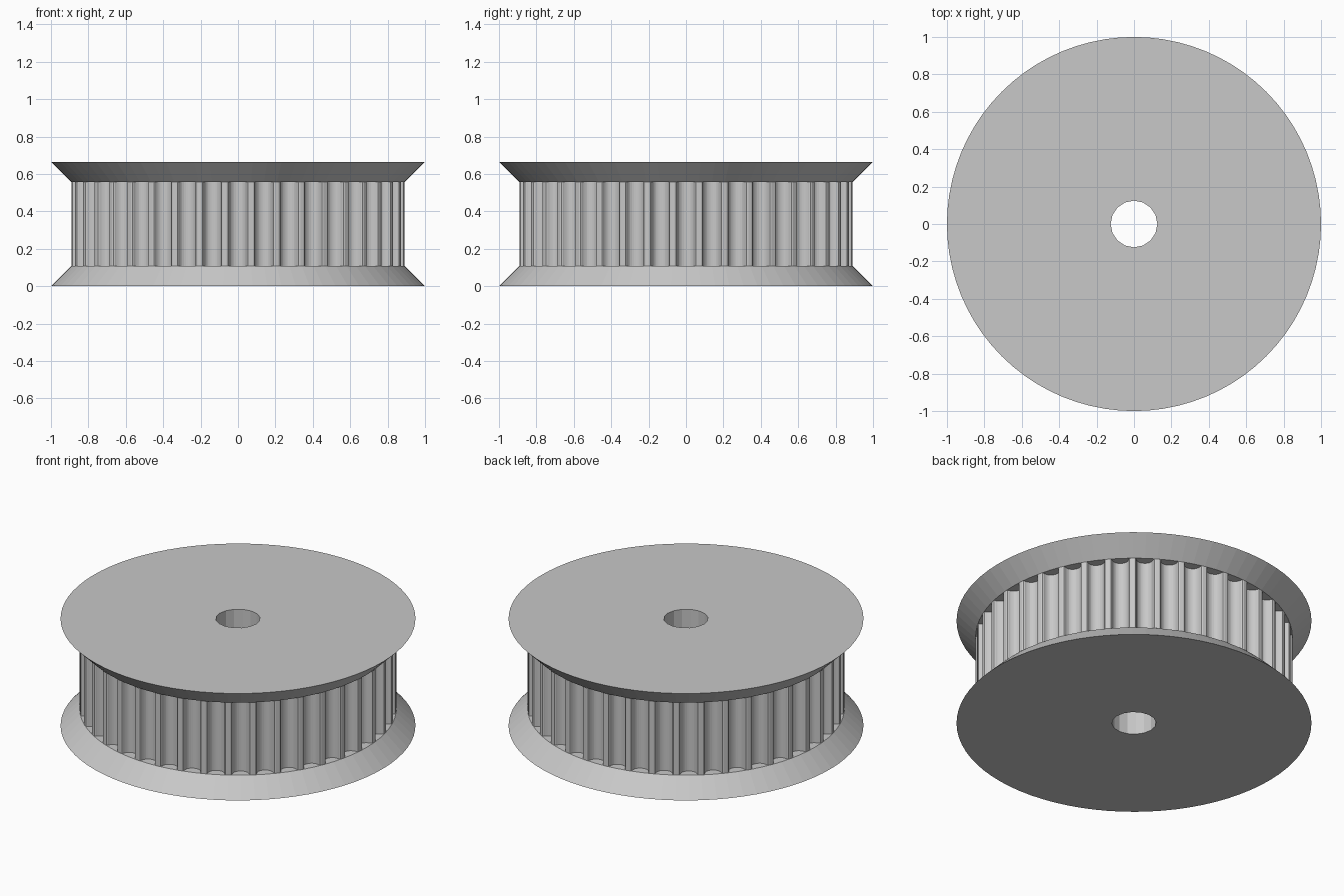
import bpy
import bmesh
from math import cos, sin, pi, sqrt

cube = bpy.data.objects.get("Cube")
if cube:
    bpy.data.objects.remove(cube, do_unlink=True)

HEIGHT = 0.665
LIP = 0.107            # flange height and overhang
RIM = 1.0
CORE_R = RIM - LIP
BORE_R = 0.125
TEETH = 40
SEGMENTS = 80
BORE_SIDES = 16
MM = 0.0715            # scale of the groove profile

grey = bpy.data.materials.new("light_grey")
grey.use_nodes = True
colour = (0.58, 0.58, 0.58, 1)
grey.diffuse_color = colour
grey.node_tree.nodes["Principled BSDF"].inputs["Base Color"].default_value = colour


def circle(radius):
    steps = [2 * pi * i / SEGMENTS for i in range(SEGMENTS)]
    return [(radius * cos(a), radius * sin(a)) for a in steps]


def bore_outline():
    """Flat-sided hole sampled with as many points as the flange rim."""
    side = 2 * pi / BORE_SIDES
    points = []
    for i in range(SEGMENTS):
        a = 2 * pi * i / SEGMENTS
        r = BORE_R * cos(side / 2) / cos(a % side - side / 2)
        points.append((r * cos(a), r * sin(a)))
    return points


def tooth_outline():
    """Outline of the core with a rounded belt groove repeated around it."""
    half = [(0.747, 0), (0.648, 0.037), (0.598, 0.13), (0.579, 0.238),
            (0.547, 0.343), (0.505, 0.444), (0.452, 0.54), (0.358, 0.637),
            (0.248, 0.707), (0.127, 0.75)]
    groove = half + [(0, 0.765)] + [(-w, d) for w, d in reversed(half)]
    widen = 1.134 * MM
    chord = sqrt(CORE_R ** 2 - (half[0][0] * widen) ** 2)
    points = []
    for i in range(TEETH):
        a = 2 * pi * i / TEETH
        for w, d in groove:
            out, along = chord - d * MM, -w * widen
            points.append((out * cos(a) - along * sin(a),
                           out * sin(a) + along * cos(a)))
    return points


def loft(bm, sections, closed=False):
    """Join equal outlines, each given with its height, by quads."""
    rings = [[bm.verts.new((x, y, z)) for x, y in pts] for pts, z in sections]
    pairs = list(zip(rings, rings[1:]))
    if closed:
        pairs.append((rings[-1], rings[0]))
    for low, high in pairs:
        n = len(low)
        for i in range(n):
            j = (i + 1) % n
            bm.faces.new((low[i], low[j], high[j], high[i]))


def finish(bm, name):
    mesh = bpy.data.meshes.new(name)
    bm.to_mesh(mesh)
    bm.free()
    mesh.materials.append(grey)
    obj = bpy.data.objects.new(name, mesh)
    bpy.context.collection.objects.link(obj)


# Flanges: flat outer disc, sloped rim, flat inner shoulder, bore
for name, outer_z, inner_z in (("lower_flange", 0, LIP),
                               ("upper_flange", HEIGHT, HEIGHT - LIP)):
    bm = bmesh.new()
    loft(bm, [(bore_outline(), outer_z), (circle(RIM), outer_z),
              (circle(CORE_R), inner_z), (bore_outline(), inner_z)], closed=True)
    bmesh.ops.recalc_face_normals(bm, faces=bm.faces)
    finish(bm, name)

# Toothed core: grooved outer wall and the bore wall facing inwards
bm = bmesh.new()
loft(bm, [(tooth_outline(), LIP), (tooth_outline(), HEIGHT - LIP)])
loft(bm, [(bore_outline(), HEIGHT - LIP), (bore_outline(), LIP)])
finish(bm, "toothed_core")
